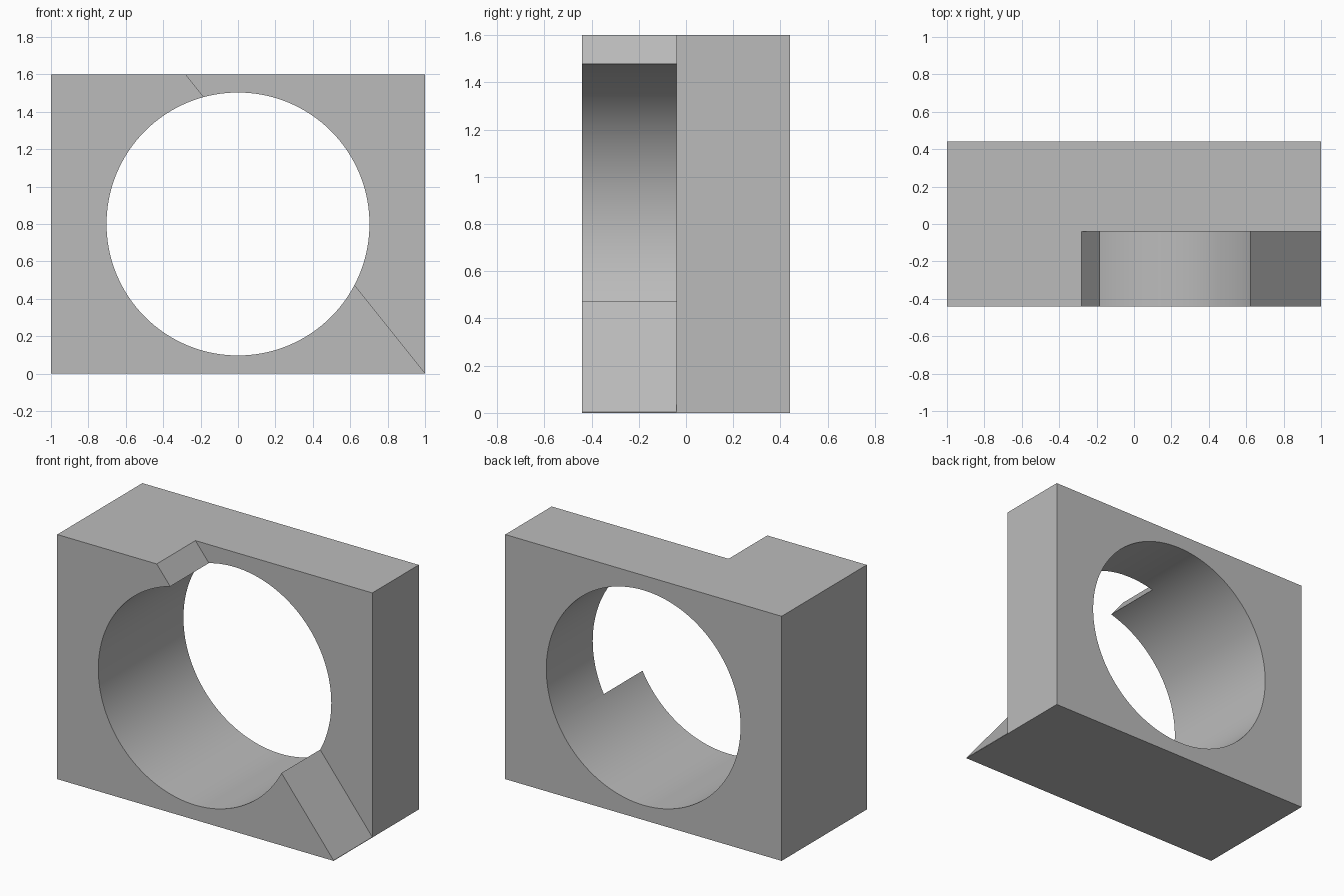
import bpy, bmesh, math
from mathutils import Vector

cube = bpy.data.objects.get("Cube")
if cube:
    bpy.data.objects.remove(cube, do_unlink=True)

W, D, H = 2.0, 0.88, 1.6      # block size
STEP_Y = -0.04                # depth where the cut-away front ends
RADIUS = 0.703

grey = bpy.data.materials.new("plain grey")
grey.use_nodes = True
colour = (0.5, 0.5, 0.5, 1)
grey.diffuse_color = colour
grey.node_tree.nodes["Principled BSDF"].inputs["Base Color"].default_value = colour


def prism(name, profile, y0, y1):
    """Extrude an (x, z) outline along y."""
    bm = bmesh.new()
    face = bm.faces.new([bm.verts.new((x, y0, z)) for x, z in profile])
    new = bmesh.ops.extrude_face_region(bm, geom=[face])["geom"]
    verts = [v for v in new if isinstance(v, bmesh.types.BMVert)]
    bmesh.ops.translate(bm, vec=(0, y1 - y0, 0), verts=verts)
    bmesh.ops.recalc_face_normals(bm, faces=bm.faces)
    mesh = bpy.data.meshes.new(name)
    bm.to_mesh(mesh)
    bm.free()
    mesh.materials.append(grey)
    obj = bpy.data.objects.new(name, mesh)
    bpy.context.collection.objects.link(obj)
    return obj


def cut(target, cutter):
    mod = target.modifiers.new(cutter.name, 'BOOLEAN')
    mod.operation, mod.solver, mod.object = 'DIFFERENCE', 'EXACT', cutter
    bpy.context.view_layer.objects.active = target
    bpy.ops.object.modifier_apply(modifier=mod.name)
    bpy.data.objects.remove(cutter, do_unlink=True)


# Main block
block = prism("bored_block", [(-W/2, 0), (W/2, 0), (W/2, H), (-W/2, H)], -D/2, D/2)

# Slanted front corner cut, running from the top edge to the lower left corner
top, low = Vector((-0.28, H)), Vector((W/2, 0.003))
run = (low - top) * 0.2
a, b = top - run, low + run
cut(block, prism("corner_cutter", [a, b, (2, b.y), (2, a.y)], -1, STEP_Y))

# Round through hole
N = 128
circle = [(RADIUS * math.cos(math.tau * i / N), H/2 + RADIUS * math.sin(math.tau * i / N))
          for i in range(N)]
cut(block, prism("bore_cutter", circle, -1, 1))

# Smooth the bore while keeping the block edges sharp
bpy.ops.object.select_all(action='DESELECT')
block.select_set(True)
bpy.context.view_layer.objects.active = block
bpy.ops.object.shade_smooth_by_angle(angle=math.radians(25))
